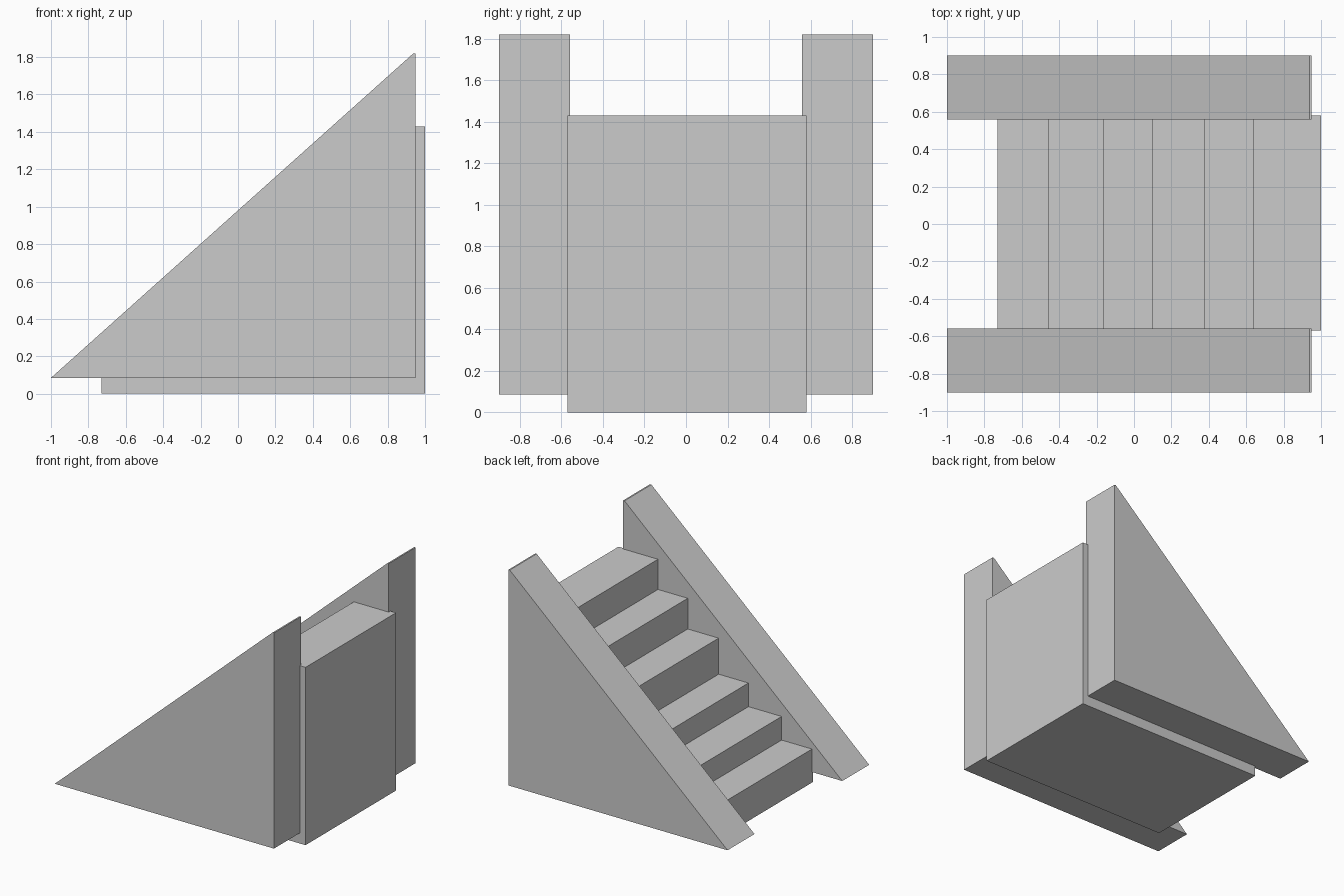
import bpy, bmesh

if "Cube" in bpy.data.objects:
    bpy.data.objects.remove(bpy.data.objects["Cube"])


def extrude_profile(name, profile, y0, y1):
    """Solid made by sweeping an (x, z) outline along y."""
    bm = bmesh.new()
    face = bm.faces.new([bm.verts.new((x, y0, z)) for x, z in profile])
    new = bmesh.ops.extrude_face_region(bm, geom=[face])["geom"]
    bmesh.ops.translate(bm, vec=(0, y1 - y0, 0),
                        verts=[v for v in new if isinstance(v, bmesh.types.BMVert)])
    bmesh.ops.recalc_face_normals(bm, faces=bm.faces)
    mesh = bpy.data.meshes.new(name)
    bm.to_mesh(mesh)
    bm.free()
    obj = bpy.data.objects.new(name, mesh)
    bpy.context.collection.objects.link(obj)
    return obj


# Solid flight of six steps: (riser x, tread z)
steps = [(-0.73, 0.27), (-0.46, 0.46), (-0.165, 0.65),
         (0.10, 0.94), (0.375, 1.187), (0.64, 1.43)]
outline = [(steps[0][0], 0.0)]
for i, (x, z) in enumerate(steps):
    next_x = steps[i + 1][0] if i + 1 < len(steps) else 1.0
    outline += [(x, z), (next_x, z)]
outline.append((1.0, 0.0))
extrude_profile("steps", outline, -0.57, 0.58)

# Sloping side walls
wall = [(-1.0, 0.085), (0.938, 1.82), (0.95, 1.82), (0.95, 0.085)]
for name, side in (("front_side_wall", -1), ("back_side_wall", 1)):
    extrude_profile(name, wall, side * 0.558, side * 0.90)
